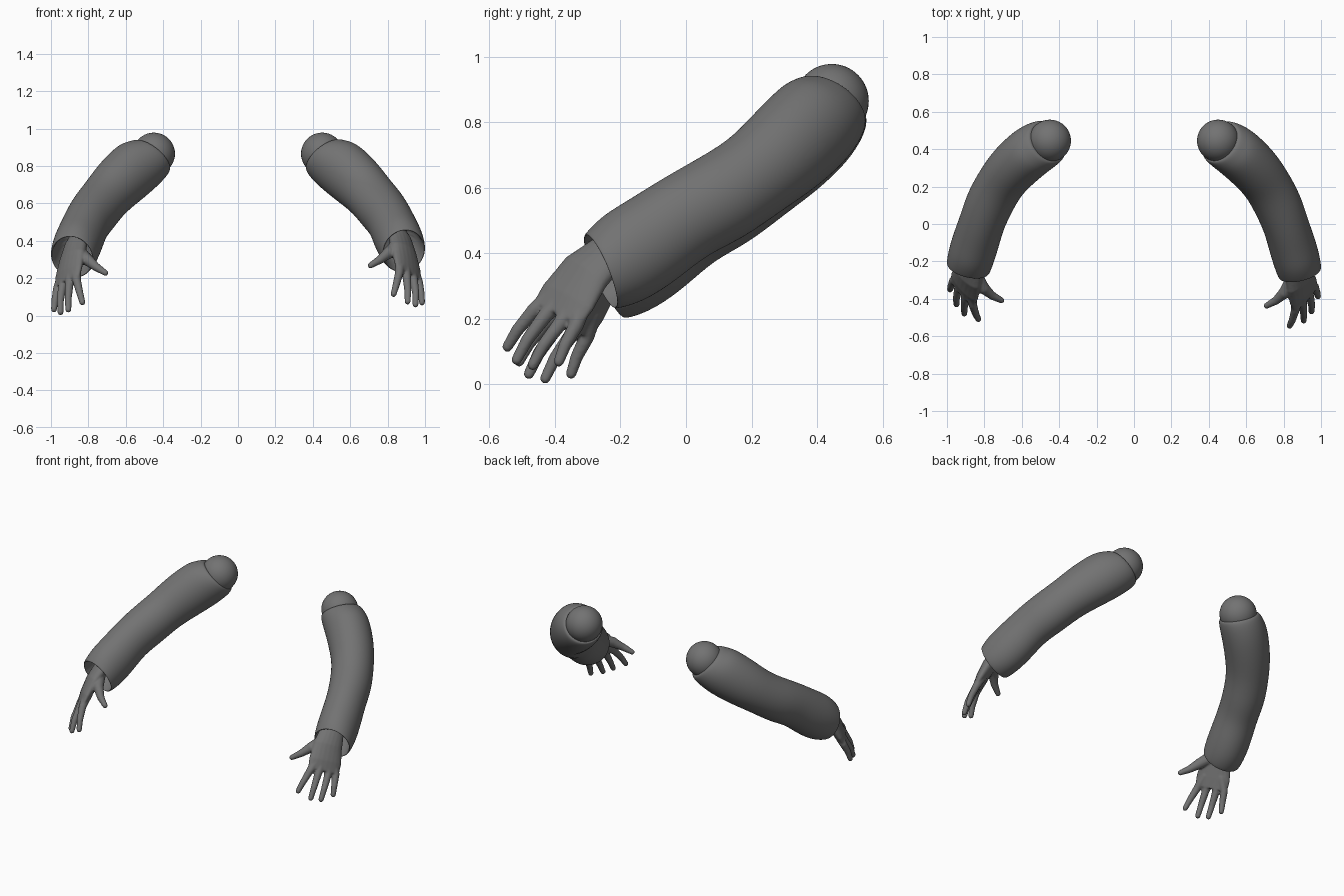
import bpy, bmesh, math
from mathutils import Vector, Matrix

if "Cube" in bpy.data.objects:
    bpy.data.objects.remove(bpy.data.objects["Cube"])

SHOULDER = Vector((0.45, 0.445, 0.865))
CLOTH = bpy.data.materials.new("dark_grey")
CLOTH.diffuse_color = (0.17, 0.17, 0.17, 1)
CLOTH.use_nodes = True
CLOTH.node_tree.nodes["Principled BSDF"].inputs["Base Color"].default_value = CLOTH.diffuse_color


def add_tube(bm, pts, radii, side=None, n=20, ends=None):
    """Sweep elliptical rings along points; radii are (side, other) pairs."""
    pts = [Vector(p) for p in pts]
    rings = []
    for i, p in enumerate(pts):
        t = (pts[min(i + 1, len(pts) - 1)] - pts[max(i - 1, 0)]).normalized()
        if ends and i in ends:
            t = Vector(ends[i]).normalized()
        ref = Vector(side) if side else t.cross(Vector((0, 0, 1)))
        s = (ref - t * ref.dot(t)).normalized()
        u = s.cross(t)
        a, b = radii[i]
        rings.append([bm.verts.new(p + s * a * math.cos(k * math.tau / n)
                                   + u * b * math.sin(k * math.tau / n)) for k in range(n)])
    for r, q in zip(rings, rings[1:]):
        for k in range(n):
            bm.faces.new((r[k], r[(k + 1) % n], q[(k + 1) % n], q[k]))
    bm.faces.new(rings[0])
    bm.faces.new(rings[-1])


def add_ball(bm, c, r, seg=16):
    bmesh.ops.create_uvsphere(bm, u_segments=seg, v_segments=seg // 2 + 2, radius=r,
                              matrix=Matrix.Translation(c))


def finish(bm, name, xf):
    bmesh.ops.transform(bm, matrix=xf, verts=bm.verts)
    bmesh.ops.recalc_face_normals(bm, faces=bm.faces)
    me = bpy.data.meshes.new(name)
    bm.to_mesh(me)
    bm.free()
    me.materials.append(CLOTH)
    for p in me.polygons:
        p.use_smooth = True
    ob = bpy.data.objects.new(name, me)
    bpy.context.collection.objects.link(ob)
    return ob


def finger(bm, pts, radii):
    add_tube(bm, pts, [(r, r) for r in radii], side=(0.7, 0.6, -0.3), n=12)
    for p, r in zip(pts, radii):
        add_ball(bm, p, r, 12)


def build_arm(tag, xf):
    hem = Vector((.57, -.44, -.69))
    cuff = Vector((.22, -.92, -.38))
    fore = Vector((.24, -.87, -.43))
    # sleeve rings: centre, (horizontal, vertical) radii, optional direction
    rings = [((.462, .438, .852), (.108, .108), hem),
             ((.458, .441, .857), (.124, .126), hem),
             ((.492, .422, .832), (.136, .145), hem),
             ((.553, .384, .79), (.142, .158), None),
             ((.648, .295, .707), (.139, .150), None),
             ((.712, .212, .638), (.130, .136), None),
             ((.772, .102, .565), (.131, .142), None),
             ((.812, -.005, .512), (.122, .136), None),
             ((.842, -.10, .442), (.127, .144), None),
             ((.869, -.19, .385), (.127, .148), fore),
             ((.886, -.256, .347), (.120, .127), cuff),
             ((.887, -.263, .345), (.114, .121), cuff),
             ((.885, -.255, .348), (.107, .115), cuff),
             ((.868, -.19, .385), (.105, .113), fore),
             ((.838, -.11, .44), (.09, .10), fore)]
    bm = bmesh.new()
    add_tube(bm, [r[0] for r in rings], [r[1] for r in rings], n=24,
             ends={i: r[2] for i, r in enumerate(rings) if r[2]})
    ob = finish(bm, "sleeve_" + tag, xf)
    sub = ob.modifiers.new("smooth", 'SUBSURF')
    sub.levels = sub.render_levels = 2

    # rounded shoulder showing above the sleeve
    bm = bmesh.new()
    add_ball(bm, SHOULDER, .113, 40)
    finish(bm, "shoulder_" + tag, xf)

    # hand: wrist and palm slab, four fingers and a thumb, fused together
    bm = bmesh.new()
    add_tube(bm, [(.84, -.11, .455), (.866, -.225, .41), (.886, -.305, .343),
                  (.905, -.36, .265), (.915, -.395, .212)],
             [(.06, .048), (.075, .048), (.094, .044), (.106, .035), (.103, .024)],
             side=(.11, .135, -.05))
    fingers = [((.862, -.462, .228), (.846, -.515, .165), (.832, -.545, .115)),
               ((.902, -.432, .207), (.908, -.485, .135), (.907, -.517, .075)),
               ((.940, -.382, .188), (.950, -.435, .120), (.949, -.468, .059)),
               ((.966, -.335, .180), (.979, -.370, .118), (.984, -.388, .070))]
    for base, mid, tip in fingers:
        root = Vector(base).lerp(Vector((.88, -.28, .37)), .4)
        finger(bm, [root, base, mid, tip], [.030, .0235, .0195, .0165])
    finger(bm, [(.855, -.29, .37), (.805, -.368, .335), (.758, -.41, .298), (.709, -.437, .268)],
           [.042, .033, .023, .0165])
    ob = finish(bm, "hand_" + tag, xf)
    rm = ob.modifiers.new("fuse", 'REMESH')
    rm.mode = 'VOXEL'
    rm.voxel_size = .005
    rm.use_smooth_shade = True
    sm = ob.modifiers.new("soften", 'SMOOTH')
    sm.factor = .5
    sm.iterations = 8


# right-hand side, then its mirror hanging slightly lower
build_arm("right", Matrix.Identity(4))
drop = (Matrix.Translation(SHOULDER) @ Matrix.Rotation(.046, 4, 'X')
        @ Matrix.Translation(-SHOULDER))
build_arm("left", Matrix.Diagonal((-1, 1, 1, 1)) @ drop)
